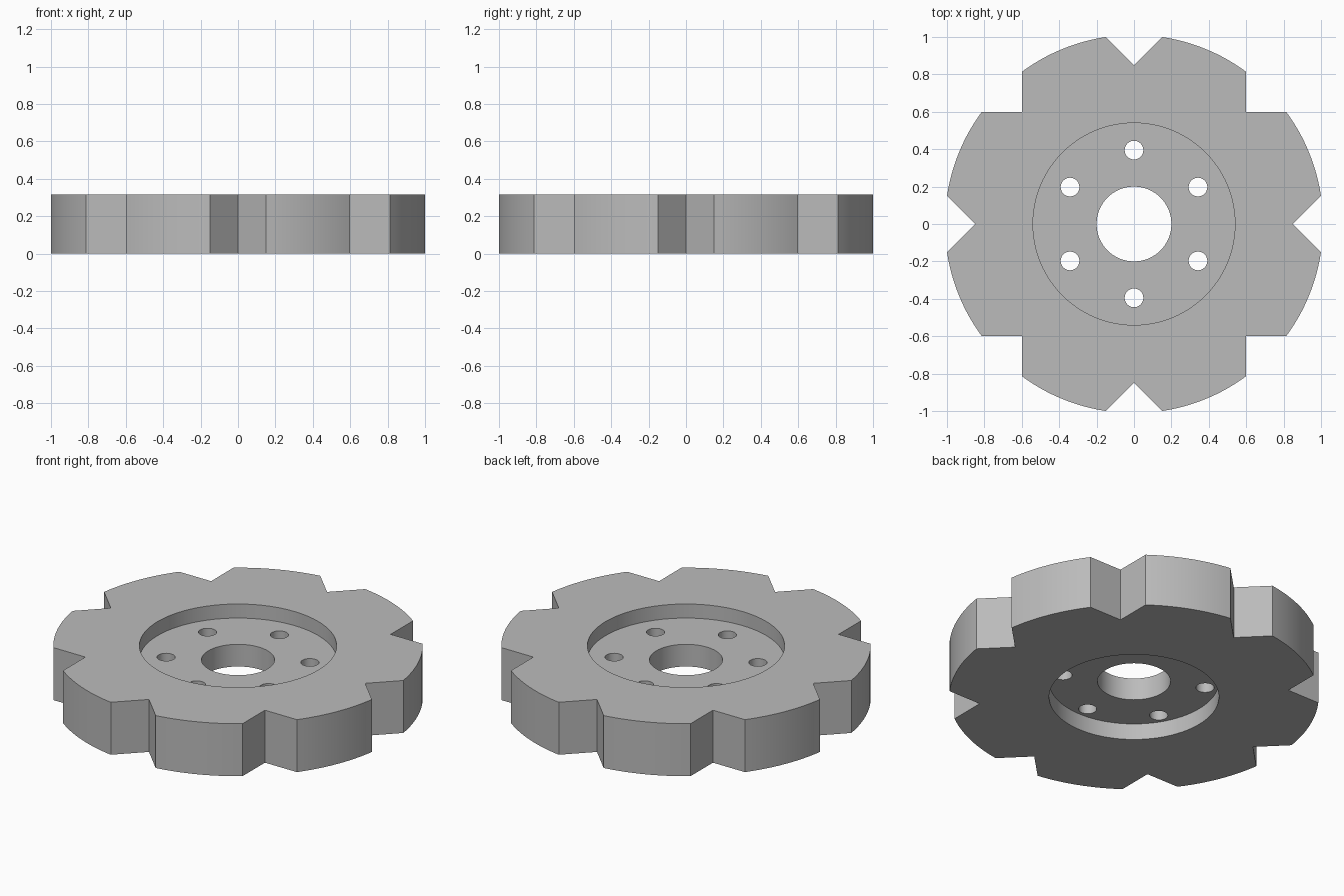
import bpy, bmesh
from math import sin, cos, pi, asin, radians

R, H = 1.011, 0.317          # outer radius and thickness
TOP_DEPTH, BASE_DEPTH = 0.085, 0.098

cube = bpy.data.objects.get("Cube")
if cube:
    bpy.data.objects.remove(cube, do_unlink=True)

grey = bpy.data.materials.new("plain grey")
grey.use_nodes = True
colour = (0.5, 0.5, 0.5, 1)
grey.diffuse_color = colour
grey.node_tree.nodes["Principled BSDF"].inputs["Base Color"].default_value = colour


def prism(name, outline, z0, z1):
    """Extrude a closed outline from z0 to z1."""
    bm = bmesh.new()
    face = bm.faces.new([bm.verts.new((x, y, z0)) for x, y in outline])
    ext = bmesh.ops.extrude_face_region(bm, geom=[face])
    top = [v for v in ext["geom"] if isinstance(v, bmesh.types.BMVert)]
    bmesh.ops.translate(bm, verts=top, vec=(0, 0, z1 - z0))
    bmesh.ops.recalc_face_normals(bm, faces=bm.faces)
    mesh = bpy.data.meshes.new(name)
    bm.to_mesh(mesh)
    bm.free()
    mesh.materials.append(grey)
    obj = bpy.data.objects.new(name, mesh)
    bpy.context.collection.objects.link(obj)
    return obj


def circle(r, n, cx=0, cy=0):
    return [(cx + r * cos(2 * pi * i / n), cy + r * sin(2 * pi * i / n))
            for i in range(n)]


def arc(a0, a1, n=16):
    return [(R * cos(a0 + (a1 - a0) * i / n), R * sin(a0 + (a1 - a0) * i / n))
            for i in range(n + 1)]


# One quarter of the rim: V notch, arc, square corner notch, arc
a_v, a_c = asin(0.15 / R), asin(0.6 / R)
quarter = ([(0.85, 0)] + arc(a_v, a_c) + [(0.6, 0.6)]
           + arc(pi / 2 - a_c, pi / 2 - a_v))
outline = []
for k in range(4):
    c, s = round(cos(k * pi / 2)), round(sin(k * pi / 2))
    outline += [(c * x - s * y, s * x + c * y) for x, y in quarter]
disc = prism("notched_disc", outline, 0, H)

# Cutters: both recesses, centre bore and ring of bolt holes
cutters = [
    prism("top_recess_cutter", circle(0.54, 96), H - TOP_DEPTH, H + 0.1),
    prism("base_recess_cutter", circle(0.465, 96), -0.1, BASE_DEPTH),
    prism("bore_cutter", circle(0.2, 64), -0.2, H + 0.2),
]
for k in range(6):
    a = radians(30 + 60 * k)
    cutters.append(prism("bolt_hole_cutter",
                         circle(0.05, 32, 0.395 * cos(a), 0.395 * sin(a)),
                         -0.2, H + 0.2))
for cutter in cutters:
    cutter.hide_render = True
    mod = disc.modifiers.new("cut", 'BOOLEAN')
    mod.operation = 'DIFFERENCE'
    mod.solver = 'EXACT'
    mod.object = cutter

# Bake the cuts and remove the cutters
bpy.context.view_layer.update()
result = bpy.data.meshes.new_from_object(
    disc.evaluated_get(bpy.context.evaluated_depsgraph_get()))
disc.modifiers.clear()
disc.data = result
for cutter in cutters:
    bpy.data.objects.remove(cutter, do_unlink=True)

# Smooth round walls, crisp edges
bpy.ops.object.select_all(action='DESELECT')
disc.select_set(True)
bpy.context.view_layer.objects.active = disc
bpy.ops.object.shade_smooth_by_angle(angle=radians(25))
